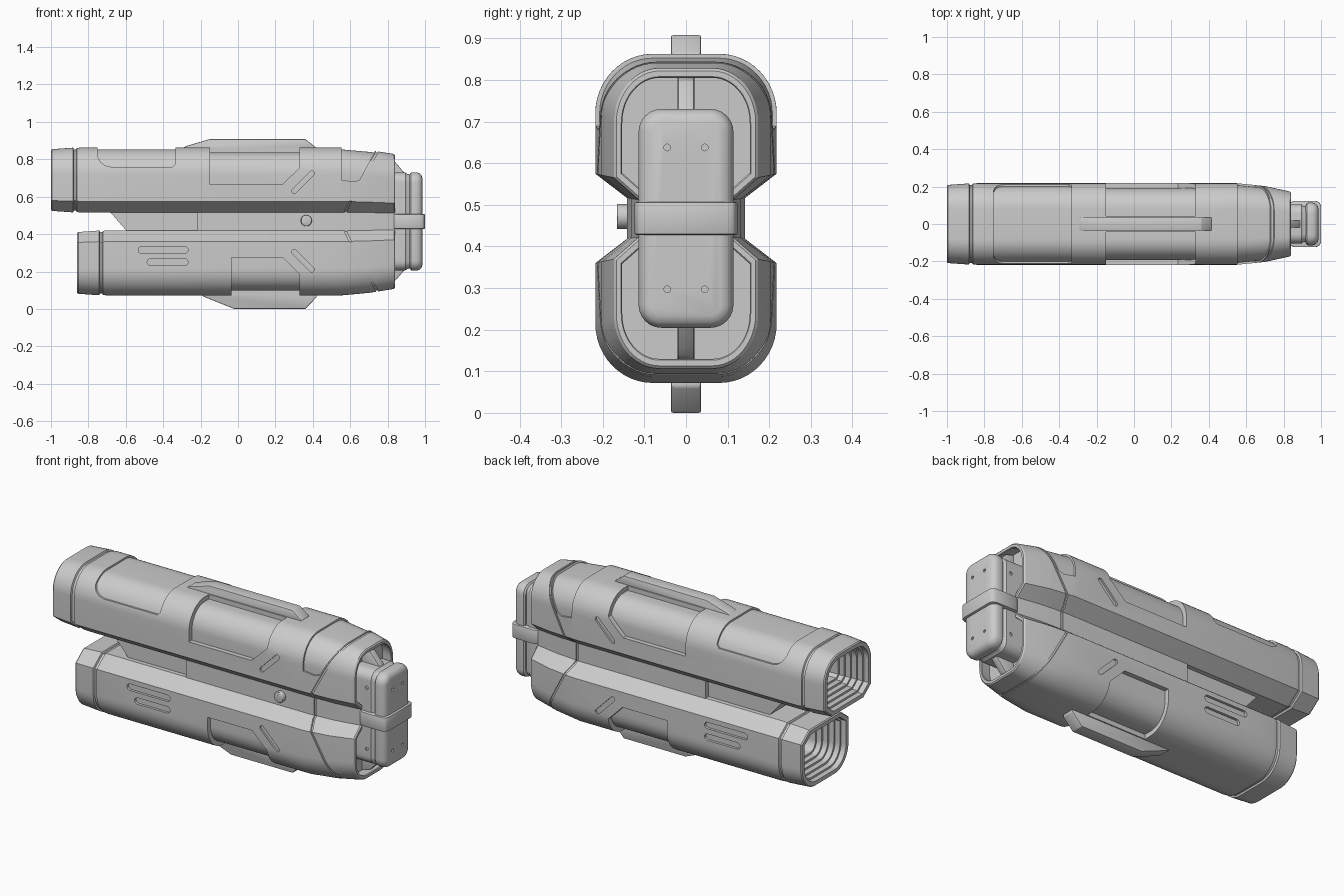
import bpy, bmesh, math
from mathutils import Vector

if "Cube" in bpy.data.objects:
    bpy.data.objects.remove(bpy.data.objects["Cube"])

ZC = 0.4675  # mirror height between the two barrels


def make(name, bm):
    bmesh.ops.recalc_face_normals(bm, faces=bm.faces)
    me = bpy.data.meshes.new(name)
    bm.to_mesh(me)
    bm.free()
    ob = bpy.data.objects.new(name, me)
    bpy.context.collection.objects.link(ob)
    return ob


def loft(name, rings):
    """Skin a list of (x, [(y, z)...]) rings and cap both ends."""
    bm = bmesh.new()
    vs = [[bm.verts.new((x, y, z)) for y, z in ring] for x, ring in rings]
    n = len(vs[0])
    for a, b in zip(vs, vs[1:]):
        for i in range(n):
            bm.faces.new((a[i], a[(i + 1) % n], b[(i + 1) % n], b[i]))
    bm.faces.new(vs[0])
    bm.faces.new(vs[-1])
    return make(name, bm)


def prism(name, outline, a, b, axis='y'):
    bm = bmesh.new()
    def put(u, v, w):
        return bm.verts.new((u, w, v) if axis == 'y' else (u, v, w) if axis == 'z' else (w, u, v))
    lo = [put(u, v, a) for u, v in outline]
    hi = [put(u, v, b) for u, v in outline]
    for i in range(len(lo)):
        j = (i + 1) % len(lo)
        bm.faces.new((lo[i], lo[j], hi[j], hi[i]))
    bm.faces.new(lo)
    bm.faces.new(hi)
    return make(name, bm)


def apply(ob, mod):
    with bpy.context.temp_override(object=ob, active_object=ob, selected_objects=[ob]):
        bpy.ops.object.modifier_apply(modifier=mod.name)


def subtract(ob, cutter):
    m = ob.modifiers.new('cut', 'BOOLEAN')
    m.operation, m.solver, m.object = 'DIFFERENCE', 'EXACT', cutter
    apply(ob, m)


def bevel(ob, w, seg=2):
    m = ob.modifiers.new('bevel', 'BEVEL')
    m.width, m.segments, m.limit_method = w, seg, 'ANGLE'
    apply(ob, m)
    return ob


def flip(pts):
    return [(u, 2 * ZC - v) for u, v in pts]


def taper(x):
    """Narrowing of the rear end: scale in y and z."""
    if x <= 0.55:
        return 1, 1
    if x <= 0.70:
        t = (x - 0.55) / 0.15
        return 1 - 0.07 * t, 1 - 0.035 * t
    t = (x - 0.70) / 0.14
    return 0.93 - 0.14 * t, 0.965 - 0.055 * t


def barrel_ring(x, d, lower=False):
    """Barrel cross-section at x, inset by d."""
    half = [(0.14, 0.515), (0.218, 0.575)]
    for i in range(13):
        a = math.pi / 2 * i / 12
        half.append((0.08 + 0.138 * math.cos(a), 0.72 + 0.143 * math.sin(a)))
    pts = [Vector(p) for p in half + [(-y, z) for y, z in reversed(half)]]
    sy, sz = taper(x)
    out = []
    for i, p in enumerate(pts):
        e1 = (p - pts[i - 1]).normalized()
        e2 = (pts[(i + 1) % len(pts)] - p).normalized()
        n1, n2 = Vector((-e1.y, e1.x)), Vector((-e2.y, e2.x))
        q = p + (n1 + n2) / (1 + n1.dot(n2)) * d
        out.append((q.x * sy, ZC + (q.y - ZC) * sz))
    return x, flip(out) if lower else out


def rrect(hw, hh, r, d=0):
    pts = []
    for k, (sy, sz) in enumerate([(1, 1), (-1, 1), (-1, -1), (1, -1)]):
        for i in range(7):
            a = math.pi / 2 * (k + i / 6)
            pts.append((sy * (hw - r) + (r - d) * math.cos(a), ZC + sz * (hh - r) + (r - d) * math.sin(a)))
    return pts


def capsule(x0, z0, x1, z1, r):
    a0 = math.atan2(z1 - z0, x1 - x0)
    pts = []
    for cx, cz, s in ((x1, z1, -math.pi / 2), (x0, z0, math.pi / 2)):
        for i in range(9):
            a = a0 + s + math.pi * i / 8
            pts.append((cx + r * math.cos(a), cz + r * math.sin(a)))
    return pts


def strip(pts, w=0.006):
    return [(x - w, z) for x, z in pts] + [(x + w, z) for x, z in reversed(pts)]


def recess(ob, core_fn, outline, depth, spans=((-0.4, 0.4),)):
    """Sink an xz outline into the surface to an even depth."""
    core = core_fn(depth)
    for a, b in spans:
        c = prism('cutter', outline, a, b)
        subtract(c, core)
        subtract(ob, c)
        bpy.data.objects.remove(c)
    bpy.data.objects.remove(core)


both = ((-0.4, -0.042), (0.042, 0.4))

# Two barrels: stepped bore, muzzle cap, groove, outer shell, open rear
for lower in (False, True):
    x0 = -0.86 if lower else -1.0
    st = []
    for i in range(6):
        d, x = 0.036 + 0.011 * i, x0 + 0.03 * i
        st += [(x, d), (x + 0.03, d)]
    st[-1] = (x0 + 0.30, st[-1][1])
    st = st[::-1] + [(x0, 0.014), (x0 + 0.006, 0.009), (x0 + 0.118, 0.001), (x0 + 0.122, 0.010),
                     (x0 + 0.134, 0.010), (x0 + 0.138, 0.003), (x0 + 0.16, 0), (0.55, 0), (0.70, 0),
                     (0.834, 0), (0.84, 0.006), (0.84, 0.021), (0.836, 0.025), (0.78, 0.028)]
    barrel = loft('lower_barrel' if lower else 'upper_barrel', [barrel_ring(x, d, lower) for x, d in st])

    def core(depth):
        return loft('core', [barrel_ring(x, depth, lower) for x in (-1.2, 0.55, 0.70, 0.86)])

    diag = capsule(0.30, 0.63, 0.395, 0.725, 0.013)
    rear_seam = strip([(0.574, 0.49), (0.578, 0.53), (0.77, 0.89)])
    if lower:
        recess(barrel, core, [(-0.035, 0.02), (-0.035, 0.275), (0.24, 0.275), (0.33, 0.185), (0.33, 0.02)], 0.026, both)
        recess(barrel, core, capsule(-0.515, 0.315, -0.285, 0.315, 0.018), 0.014)
        recess(barrel, core, capsule(-0.468, 0.25, -0.285, 0.25, 0.018), 0.014)
        recess(barrel, core, flip(diag), 0.010)
        recess(barrel, core, flip(rear_seam), 0.007)
    else:
        recess(barrel, core, [(-0.15, 0.92), (-0.15, 0.665), (0.235, 0.665), (0.33, 0.755), (0.33, 0.92)], 0.026, both)
        recess(barrel, core, [(-0.75, 0.92), (-0.75, 0.815), (-0.735, 0.785), (-0.71, 0.767), (-0.68, 0.76),
                              (-0.35, 0.76), (-0.335, 0.775), (-0.335, 0.92)], 0.010)
        recess(barrel, core, [(0.553, 0.92), (0.553, 0.69), (0.62, 0.68), (0.65, 0.69), (0.755, 0.885), (0.755, 0.92)], 0.010)
        recess(barrel, core, diag, 0.010)
        recess(barrel, core, rear_seam, 0.007)


# Waist joining the barrels, with the rear seam running across it
def waist_solid(d, x0=-0.22, x1=0.835):
    def ring(x):
        w = 0.142 * taper(x)[0] - d
        return x, [(w, 0.40), (w, 0.535), (-w, 0.535), (-w, 0.40)]
    return loft('waist', [ring(x) for x in (x0, 0.55, 0.70, x1)])


waist = waist_solid(0)
recess(waist, lambda d: waist_solid(d, -0.4, 0.9), strip([(0.574, 0.38), (0.574, 0.55)]), 0.007)

# Thin web ahead of the waist
prism('front_web', [(-0.69, 0.525), (-0.59, 0.41), (-0.2, 0.41), (-0.2, 0.525)], -0.115, 0.115)

# Rails on top and bottom
bevel(prism('top_rail', [(-0.31, 0.85), (-0.28, 0.87), (-0.15, 0.908), (0.36, 0.908), (0.415, 0.865), (0.415, 0.85)],
            -0.036, 0.036), 0.005)
bevel(prism('bottom_rail', [(-0.2, 0.085), (-0.19, 0.068), (-0.02, 0.0), (0.36, 0.0), (0.42, 0.062), (0.42, 0.085)],
            -0.036, 0.036), 0.005)

# Rear mounting block and end pad, with screw holes
block = loft('rear_block', [(x, rrect(0.105, 0.262, 0.05, d)) for x, d in
                            ((0.77, 0), (0.895, 0), (0.905, 0.008), (0.93, 0.012))])
pad = loft('rear_pad', [(x, rrect(0.114, 0.263, 0.055, d)) for x, d in
                        ((0.918, 0.012), (0.925, 0.002), (0.932, 0), (0.955, 0), (0.97, 0.005), (0.98, 0.014), (0.986, 0.03))])
for z in (0.638, 2 * ZC - 0.638):
    for y in (-0.045, 0.045):
        c = prism('cutter', capsule(y, z, y, z, 0.008), 0.978, 1.1, 'x')
        subtract(pad, c)
        bpy.data.objects.remove(c)
    for y in (-0.2, 0.099):
        c = prism('cutter', capsule(0.868, z, 0.868, z, 0.009), y, y + 0.101)
        subtract(block, c)
        bpy.data.objects.remove(c)

# Ribs holding the block inside the rear openings
rib = [(0.76, 0.815), (0.825, 0.80), (0.845, 0.78), (0.90, 0.715), (0.90, 0.69), (0.76, 0.69)]
bevel(prism('upper_rib', rib, -0.02, 0.02), 0.005)
bevel(prism('lower_rib', flip(rib), -0.02, 0.02), 0.005)

# Strap around the pad
side = [(0.83, 0.112), (0.855, 0.124), (0.972, 0.124), (0.992, 0.116), (1.0, 0.098)]
bevel(prism('pad_strap', side + [(x, -y) for x, y in reversed(side)], 0.428, 0.507, 'z'), 0.005)

# Side button, front only
bevel(prism('side_button', capsule(0.365, 0.472, 0.365, 0.472, 0.03), -0.166, -0.12), 0.008, 3)

# Smooth shading with crisp edges
for ob in bpy.context.scene.objects:
    ob.select_set(True)
    bpy.context.view_layer.objects.active = ob
bpy.ops.object.shade_smooth_by_angle(angle=math.radians(30))
